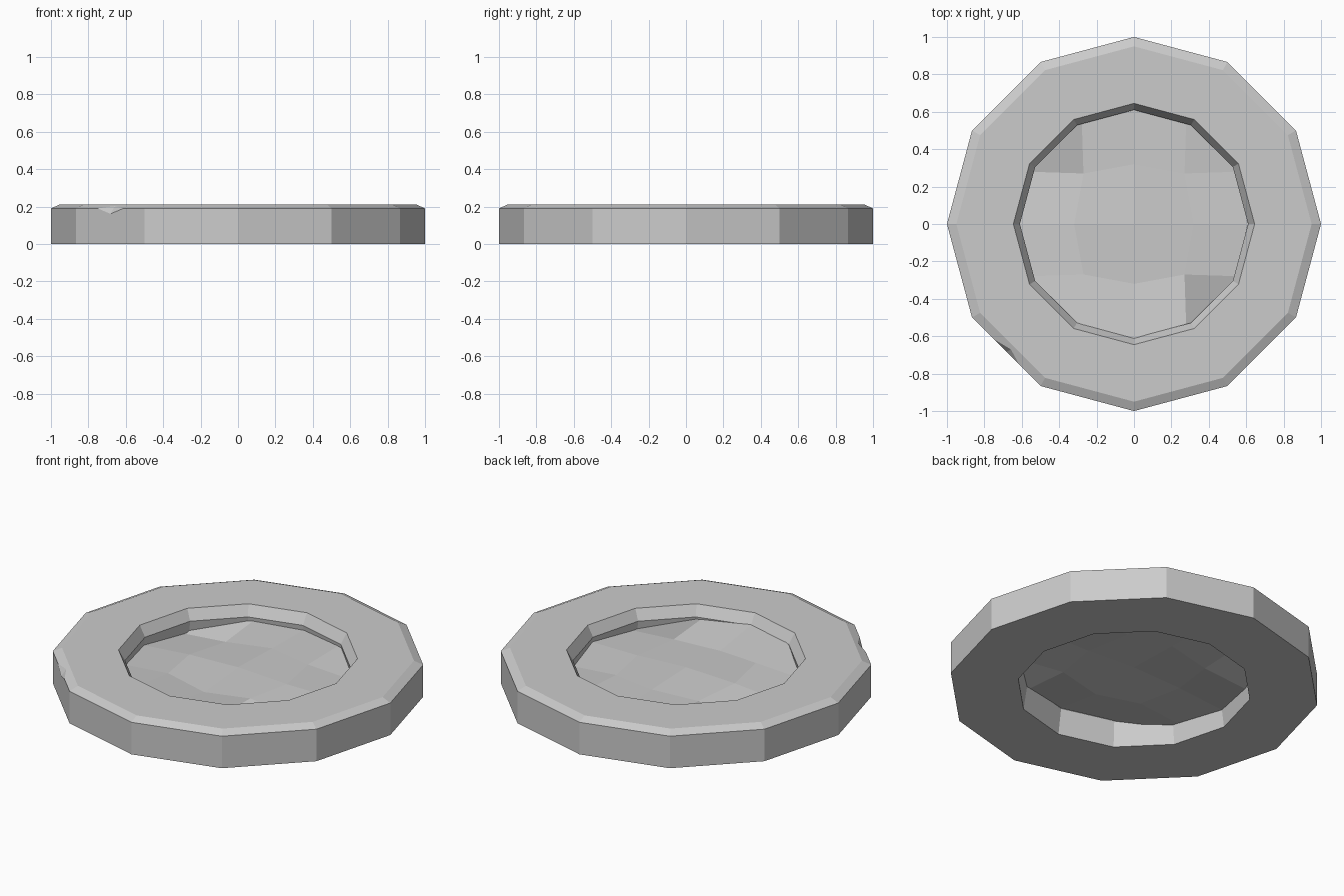
import bpy
import bmesh
from math import cos, sin, pi, radians
from mathutils import Vector

if "Cube" in bpy.data.objects:
    bpy.data.objects.remove(bpy.data.objects["Cube"], do_unlink=True)

SIDES = 12

# One plain stone colour
stone = bpy.data.materials.new("light_grey_stone")
stone.use_nodes = True
colour = (0.6, 0.6, 0.6, 1)
stone.diffuse_color = colour
stone.node_tree.nodes["Principled BSDF"].inputs["Base Color"].default_value = colour


def finish(name, bm):
    """Turn a bmesh into a flat shaded object."""
    mesh = bpy.data.meshes.new(name)
    bm.to_mesh(mesh)
    bm.free()
    mesh.materials.append(stone)
    obj = bpy.data.objects.new(name, mesh)
    bpy.context.scene.collection.objects.link(obj)
    return obj


# Stone rim: closed (radius, height) profile swept round twelve sides
profile = [(1, 0), (1, 0.19), (0.95, 0.212), (0.645, 0.212), (0.61, 0.15), (0.632, 0)]
bm = bmesh.new()
rings = []
for k in range(SIDES):
    a = 2 * pi * k / SIDES
    rings.append([bm.verts.new((r * cos(a), r * sin(a), z)) for r, z in profile])
for k in range(SIDES):
    here, after = rings[k], rings[(k + 1) % SIDES]
    for i in range(len(profile)):
        j = (i + 1) % len(profile)
        bm.faces.new((here[i], after[i], after[j], here[j]))
bmesh.ops.recalc_face_normals(bm, faces=bm.faces)
rim = finish("stone_rim", bm)

# Small chip broken out of the front right edge
bm = bmesh.new()
for p in [(-0.785, -0.59, 0.192), (-0.59, -0.785, 0.192), (-0.688, -0.688, 0.15),
          (-0.655, -0.668, 0.208), (-0.8, -0.8, 0.3)]:
    bm.verts.new(p)
bmesh.ops.convex_hull(bm, input=bm.verts)
bmesh.ops.recalc_face_normals(bm, faces=bm.faces)
cutter = finish("chip_cutter", bm)
cutter.hide_render = True
cut = rim.modifiers.new("chip", "BOOLEAN")
cut.operation = "DIFFERENCE"
cut.solver = "EXACT"
cut.object = cutter
bpy.context.view_layer.objects.active = rim
bpy.ops.object.modifier_apply(modifier=cut.name)
bpy.data.objects.remove(cutter, do_unlink=True)

# Uneven sheet inside the rim: a square grid rounded into a disc
heights = [
    (0.12, 0.155, 0.155, 0.14, 0.05),
    (0.11, 0.13, 0.11, 0.125, 0.10),
    (0.10, 0.125, 0.135, 0.12, 0.12),
    (0.08, 0.11, 0.125, 0.12, 0.10),
    (0.15, 0.13, 0.12, 0.13, 0.12),
]
bm = bmesh.new()
grid = []
for j, row in enumerate(heights):
    line = []
    for i, z in enumerate(row):
        flat = Vector((i - 2, j - 2))
        level = max(abs(flat.x), abs(flat.y))
        if level == 2:
            flat = flat.normalized() * 0.625
        elif level == 1:
            flat *= 0.32 if flat.length < 1.1 else 0.27
        line.append(bm.verts.new((flat.x, flat.y, z)))
    grid.append(line)
for j in range(4):
    for i in range(4):
        bm.faces.new((grid[j][i], grid[j][i + 1], grid[j + 1][i + 1], grid[j + 1][i]))
finish("uneven_inner_sheet", bm)
